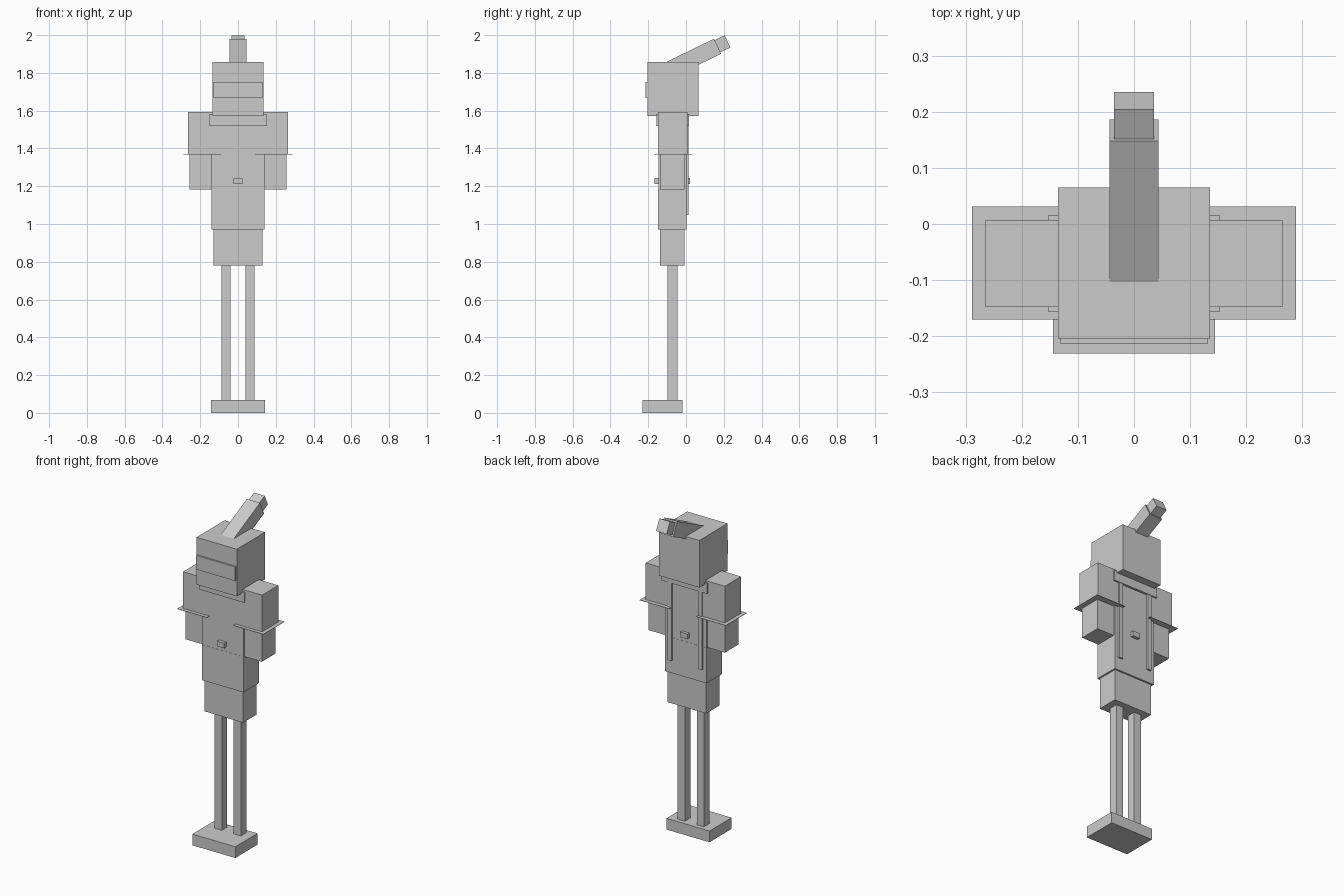
import bpy
import math

cube = bpy.data.objects.get("Cube")
if cube:
    bpy.data.objects.remove(cube, do_unlink=True)

grey = bpy.data.materials.new("plain_grey")
grey.use_nodes = True
colour = (0.6, 0.6, 0.6, 1.0)
grey.diffuse_color = colour
grey.node_tree.nodes["Principled BSDF"].inputs["Base Color"].default_value = colour


def box(name, x, y, z, tilt=0.0):
    """Box from (min, max) ranges, optionally tilted about x."""
    ranges = (x, y, z)
    bpy.ops.mesh.primitive_cube_add(size=1, location=[(a + b) / 2 for a, b in ranges])
    obj = bpy.context.object
    obj.name = name
    obj.scale = [b - a for a, b in ranges]
    obj.rotation_euler.x = tilt
    obj.data.materials.append(grey)
    return obj


def pair(name, x, y, z):
    """Matching left (+x) and right (-x) boxes."""
    box("left_" + name, x, y, z)
    box("right_" + name, (-x[1], -x[0]), y, z)


def centred(half):
    return (-half, half)


# Feet and legs
box("foot_base", centred(0.144), (-0.231, -0.019), (0.0, 0.068))
pair("leg", (0.04, 0.088), (-0.098, -0.046), (0.066, 0.785))

# Body
box("hips", centred(0.13), (-0.137, -0.008), (0.78, 0.972))
box("waist", centred(0.14), (-0.147, 0.003), (0.97, 1.185))
box("chest", centred(0.139), (-0.146, 0.002), (1.185, 1.575))
box("buckle", centred(0.024), (-0.166, 0.021), (1.213, 1.244))
box("collar", centred(0.152), (-0.157, 0.016), (1.52, 1.582))
pair("back_strap", (0.088, 0.116), (-0.01, 0.013), (1.047, 1.53))

# Arms with wide flat cuffs
pair("upper_arm", (0.115, 0.265), (-0.148, 0.007), (1.37, 1.593))
pair("cuff", (0.09, 0.289), (-0.17, 0.031), (1.369, 1.371))
pair("forearm", (0.12, 0.256), (-0.138, -0.007), (1.183, 1.37))

# Head and face band
box("head", centred(0.135), (-0.204, 0.065), (1.572, 1.858))
box("face_band", centred(0.131), (-0.214, -0.2), (1.668, 1.753))

# Crest sloping up and back, with a narrower tip
TILT = math.radians(26)
END_Y, END_Z = 0.167, 1.941


def crest_box(name, start, end, half):
    mid = (start + end) / 2
    y = END_Y + mid * math.cos(TILT)
    z = END_Z + mid * math.sin(TILT)
    length = (end - start) / 2
    box(name, centred(half), (y - length, y + length), (z - half, z + half), TILT)


crest_box("crest", -0.284, 0.0, 0.044)
crest_box("crest_tip", -0.002, 0.059, 0.0355)
